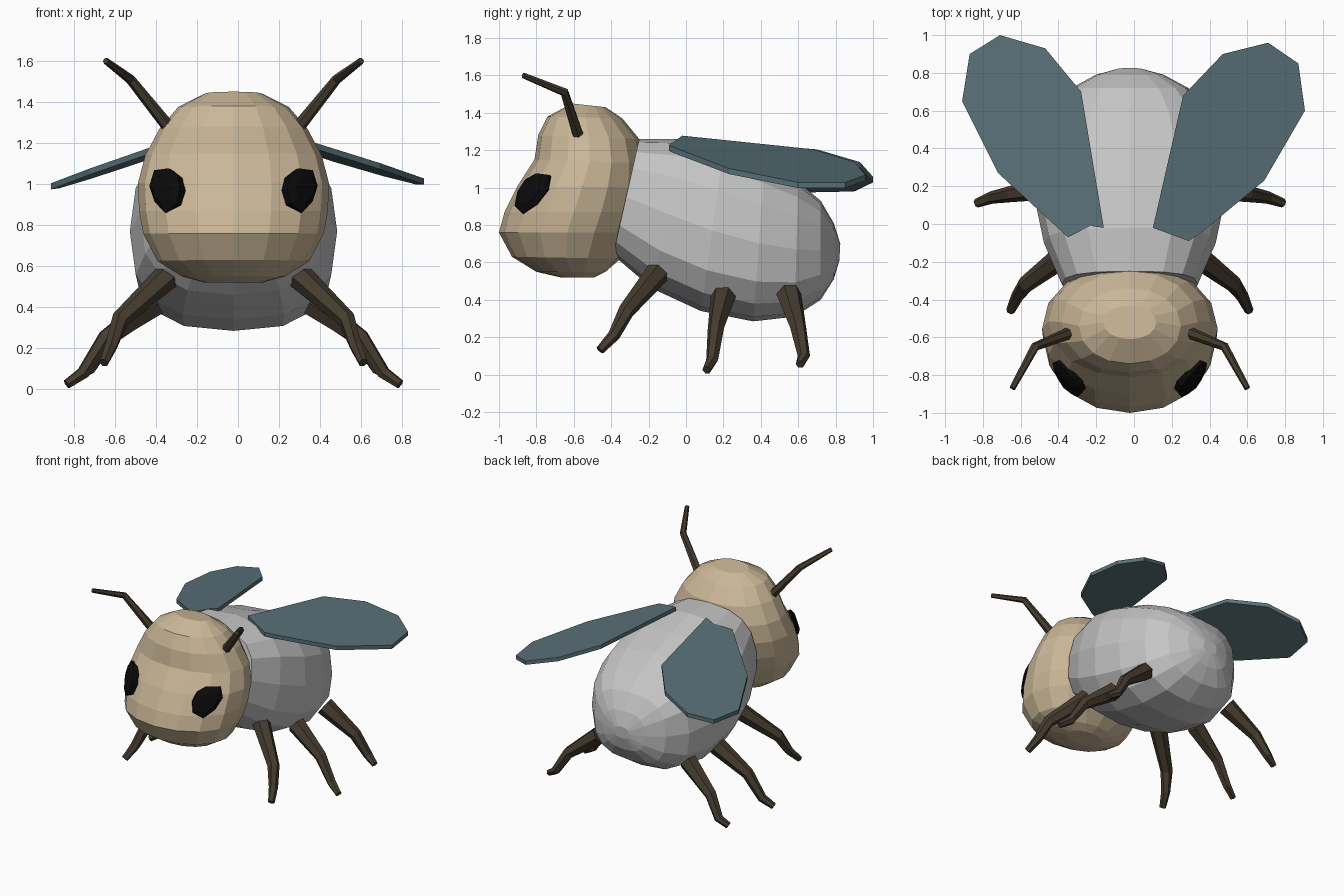
import bpy
import bmesh
from math import cos, sin, pi, copysign
from mathutils import Vector, Matrix

MID = -0.022  # symmetry plane of body, head, legs and antennae

if "Cube" in bpy.data.objects:
    bpy.data.objects.remove(bpy.data.objects["Cube"])


def material(name, rgb):
    mat = bpy.data.materials.new(name)
    mat.use_nodes = True
    mat.diffuse_color = (*rgb, 1)
    bsdf = next(n for n in mat.node_tree.nodes if n.type == 'BSDF_PRINCIPLED')
    bsdf.inputs["Base Color"].default_value = (*rgb, 1)
    bsdf.inputs["Roughness"].default_value = 0.8
    return mat


TAN = material("tan", (0.59, 0.47, 0.31))
GREY = material("light grey", (0.56, 0.56, 0.56))
TEAL = material("slate teal", (0.10, 0.165, 0.19))
BROWN = material("dark brown", (0.061, 0.045, 0.028))
BLACK = material("black", (0.003, 0.003, 0.003))


def finish(bm, name, mat):
    bmesh.ops.recalc_face_normals(bm, faces=bm.faces)
    mesh = bpy.data.meshes.new(name)
    bm.to_mesh(mesh)
    bm.free()
    mesh.materials.append(mat)
    obj = bpy.data.objects.new(name, mesh)
    bpy.context.collection.objects.link(obj)
    return obj


def skin(bm, loops):
    """Join vertex loops of equal length and close both ends."""
    loops = [[bm.verts.new(p) for p in loop] for loop in loops]
    n = len(loops[0])
    for a, b in zip(loops, loops[1:]):
        for i in range(n):
            j = (i + 1) % n
            bm.faces.new((a[i], a[j], b[j], b[i]))
    bm.faces.new(loops[0])
    bm.faces.new(loops[-1])


def spow(v, e):
    return copysign(abs(v) ** e, v)


def loft(name, rings, mat, power, sides=16):
    """Each ring: two opposite (y, z) points on the midline and a half-width."""
    loops = []
    for ya, za, yb, zb, w in rings:
        loop = []
        for i in range(sides):
            t = 2 * pi * i / sides
            c, s = spow(cos(t), power), spow(sin(t), power)
            loop.append((MID + w * s,
                         (ya + yb) / 2 + c * (ya - yb) / 2,
                         (za + zb) / 2 + c * (za - zb) / 2))
        loops.append(loop)
    bm = bmesh.new()
    skin(bm, loops)
    return finish(bm, name, mat)


def limb(name, path, radii, side, mat, sides=6):
    """Tapered faceted tube along a bent path, mirrored when side is -1."""
    pts = [Vector((MID + side * (x - MID), y, z)) for x, y, z in path]
    loops = []
    for i, p in enumerate(pts):
        d = pts[min(i + 1, len(pts) - 1)] - pts[max(i - 1, 0)]
        d.normalize()
        u = d.cross(Vector((0, 0, 1))).normalized()
        v = d.cross(u)
        loops.append([p + radii[i] * (u * cos(2 * pi * k / sides) + v * sin(2 * pi * k / sides))
                      for k in range(sides)])
    bm = bmesh.new()
    skin(bm, loops)
    return finish(bm, name, mat)


def eye(name, outline, side):
    """Angular domed patch set into the head."""
    bm = bmesh.new()
    skin(bm, [[(side * u * s, v * s, depth) for u, v in outline]
              for depth, s in ((-0.05, 0.95), (0.005, 1), (0.025, 0.65))])
    out = Vector((side * 0.70, -0.66, 0.28)).normalized()
    across = Vector((0, 0, 1)).cross(out).normalized()
    frame = Matrix((across, out.cross(across), out)).transposed().to_4x4()
    bm.transform(Matrix.Translation((MID + side * 0.335, -0.82, 0.97)) @ frame)
    return finish(bm, name, BLACK)


def wing(name, outline, base, slope_x, slope_y, thick=0.03):
    """Flat plate lying on a sloping plane."""
    top = [Vector((x, y, base + slope_x * x + slope_y * y)) for x, y in outline]
    bm = bmesh.new()
    skin(bm, [top, [p - Vector((0, 0, thick)) for p in top]])
    return finish(bm, name, TEAL)


# Abdomen: tilted boxy rings from neck to tail
loft("body", [
    (-0.25, 1.26, -0.39, 0.64, 0.36),
    (-0.02, 1.26, -0.18, 0.46, 0.455),
    (0.20, 1.20, 0.08, 0.34, 0.505),
    (0.42, 1.12, 0.36, 0.285, 0.49),
    (0.60, 1.03, 0.58, 0.31, 0.42),
    (0.72, 0.93, 0.72, 0.40, 0.31),
    (0.79, 0.81, 0.79, 0.51, 0.18),
    (0.825, 0.70, 0.82, 0.61, 0.06),
], GREY, 0.74)

# Head: level rings from chin to crown
loft("head", [
    (-0.67, 0.52, -0.49, 0.52, 0.14),
    (-0.80, 0.55, -0.43, 0.55, 0.25),
    (-0.93, 0.63, -0.35, 0.62, 0.37),
    (-1.00, 0.76, -0.27, 0.76, 0.44),
    (-0.97, 0.87, -0.23, 0.87, 0.46),
    (-0.90, 1.01, -0.21, 1.00, 0.465),
    (-0.81, 1.15, -0.22, 1.13, 0.43),
    (-0.79, 1.28, -0.25, 1.26, 0.36),
    (-0.74, 1.38, -0.34, 1.37, 0.27),
    (-0.61, 1.45, -0.43, 1.43, 0.14),
], TAN, 0.96)

# Legs and antennae, drawn on the +x side
LEG_RADII = (0.068, 0.044, 0.033, 0.024)
LIMBS = {
    "front_leg": ([(0.28, -0.13, 0.57), (0.53, -0.32, 0.34),
                   (0.575, -0.385, 0.21), (0.61, -0.46, 0.13)], LEG_RADII),
    "middle_leg": ([(0.36, 0.20, 0.42), (0.60, 0.16, 0.25),
                    (0.71, 0.14, 0.08), (0.79, 0.11, 0.025)], LEG_RADII),
    "rear_leg": ([(0.36, 0.55, 0.43), (0.59, 0.60, 0.25),
                  (0.68, 0.63, 0.10), (0.75, 0.61, 0.055)], LEG_RADII),
    "antenna": ([(0.28, -0.57, 1.26), (0.48, -0.65, 1.51), (0.60, -0.87, 1.60)],
                (0.033, 0.024, 0.016)),
}
EYE = [(-0.11, -0.07), (-0.11, 0.01), (-0.07, 0.075), (0.0, 0.11),
       (0.10, 0.10), (0.11, 0.02), (0.05, -0.06), (-0.04, -0.115)]

for side, label in ((1, "left"), (-1, "right")):
    for part, (path, radii) in LIMBS.items():
        limb(f"{label}_{part}", path, radii, side, BROWN)
    eye(f"{label}_eye", EYE, side)

# Wings differ slightly from side to side
wing("left_wing", [(0.10, -0.02), (0.29, -0.09), (0.35, -0.05), (0.69, 0.23), (0.905, 0.60),
                   (0.87, 0.85), (0.71, 0.96), (0.47, 0.90), (0.26, 0.68)], 1.305, -0.28, -0.04)
wing("right_wing", [(-0.16, -0.02), (-0.23, -0.01), (-0.35, -0.07), (-0.72, 0.27), (-0.91, 0.65),
                    (-0.87, 0.90), (-0.71, 1.00), (-0.47, 0.93), (-0.28, 0.70)], 1.315, 0.32, -0.03)
